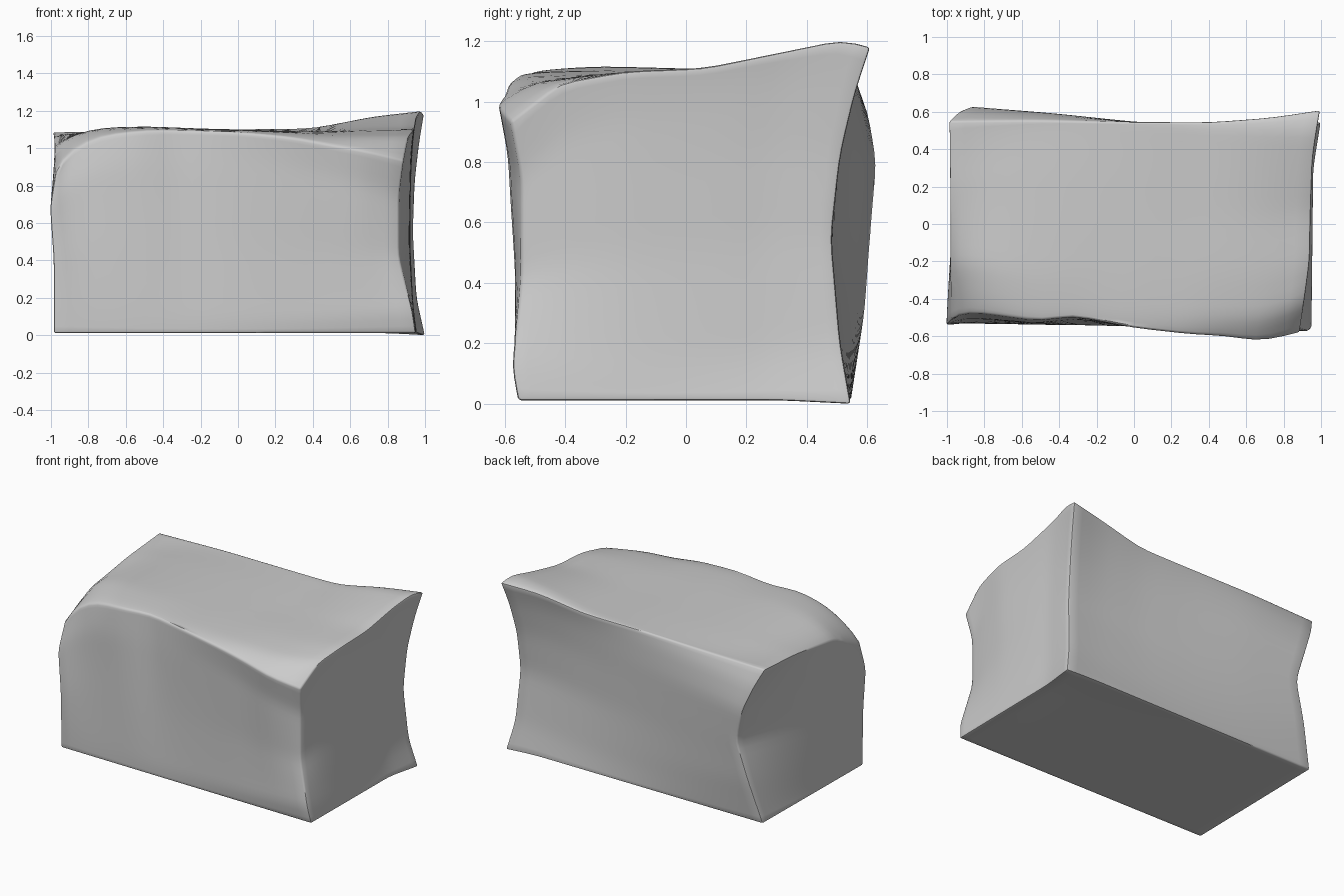
import bpy
import bmesh
from mathutils import Vector

STEPS = 24

cube = bpy.data.objects.get("Cube")
if cube:
    bpy.data.objects.remove(cube, do_unlink=True)


def rail(start, end, *inner):
    """Evenly resample a worn edge line, then soften its kinks."""
    pts = [Vector(p) for p in (start, *inner, end)]
    dist = [0.0]
    for a, b in zip(pts, pts[1:]):
        dist.append(dist[-1] + (b - a).length)
    out = []
    for i in range(STEPS + 1):
        d = dist[-1] * i / STEPS
        k = 0
        while k < len(pts) - 2 and dist[k + 1] < d:
            k += 1
        out.append(pts[k].lerp(pts[k + 1], (d - dist[k]) / (dist[k + 1] - dist[k])))
    soft = [(a + b + b + c) / 4 for a, b, c in zip(out, out[1:], out[2:])]
    return [out[0], *soft, out[-1]]


def patch(bm, low, high, first, last, falloff=2):
    """Span a sheet from low to high; the end rails bend it less further away."""
    rows = []
    for j in range(STEPS + 1):
        v = j / STEPS
        v = v * v * (3 - 2 * v)
        span = [a.lerp(b, v) for a, b in zip(low, high)]
        bend_first = first[j] - span[0]
        bend_last = last[j] - span[-1]
        row = []
        for i, p in enumerate(span):
            u = i / STEPS
            row.append(bm.verts.new(
                p + bend_first * (1 - u) ** falloff + bend_last * u ** falloff))
        rows.append(row)
    for r, s in zip(rows, rows[1:]):
        for i in range(STEPS):
            bm.faces.new((r[i], r[i + 1], s[i + 1], s[i]))


# Corners of the block: bottom ring, then top ring
bot_fl, bot_fr = (-.985, -.53, .012), (.95, -.555, .012)
bot_bl, bot_br = (-.97, .545, .012), (1, .545, 0)
top_fl, top_fr = (-.975, -.51, .87), (.885, -.58, .935)
top_bl, top_br = (-.99, .55, 1.085), (.995, .61, 1.18)

# Bottom rails
bottom_front = rail(bot_fl, bot_fr)
bottom_back = rail(bot_bl, bot_br, (.8, .54, .012))
bottom_left = rail(bot_fl, bot_bl)
bottom_right = rail(bot_fr, bot_br, (.96, .3, .012))

# Upright rails
up_fl = rail(bot_fl, top_fl, (-.985, -.54, .4), (-1.005, -.54, .68))
up_fr = rail(bot_fr, top_fr, (.935, -.575, .12), (.86, -.545, .42), (.86, -.545, .75))
up_bl = rail(bot_bl, top_bl, (-.89, .59, .3), (-.81, .61, .57), (-.87, .63, .8), (-.94, .6, .97))
up_br = rail(bot_br, top_br, (.955, .51, .2), (.935, .48, .55), (.945, .51, .82), (.97, .56, 1.03))

# Top rails
top_front = rail(top_fl, top_fr, (-.94, -.48, .95), (-.85, -.47, 1.02), (-.72, -.49, 1.07),
                 (-.5, -.52, 1.095), (-.33, -.49, 1.095), (0, -.555, 1.085), (.3, -.59, 1.055),
                 (.5, -.6, 1.015), (.68, -.63, .985))
top_back = rail(top_bl, top_br, (-.5, .555, 1.095), (0, .545, 1.1), (.4, .545, 1.1), (.73, .57, 1.16))
top_left = rail(top_fl, top_bl, (-.98, -.22, 1), (-.985, .2, 1.06))
top_right = rail(top_fr, top_br, (.91, -.42, 1.06), (.94, -.2, 1.1), (.945, .06, 1.11),
                 (.955, .35, 1.17), (.98, .52, 1.205))

# Six curved sides joined into one closed block
bm = bmesh.new()
patch(bm, bottom_front, bottom_back, bottom_left, bottom_right)
patch(bm, top_front, top_back, top_left, top_right, falloff=4)
patch(bm, bottom_front, top_front, up_fl, up_fr)
patch(bm, bottom_back, top_back, up_bl, up_br)
patch(bm, bottom_left, top_left, up_fl, up_bl)
patch(bm, bottom_right, top_right, up_fr, up_br)
bmesh.ops.remove_doubles(bm, verts=bm.verts, dist=0.0005)
bmesh.ops.recalc_face_normals(bm, faces=bm.faces)

# Slightly worn edges
sharp = [e for e in bm.edges if e.calc_face_angle(0) > 0.7]
bmesh.ops.bevel(bm, geom=sharp, offset=0.015, segments=2, profile=0.5,
                affect='EDGES', clamp_overlap=True)

mesh = bpy.data.meshes.new("stone_block")
bm.to_mesh(mesh)
bm.free()
block = bpy.data.objects.new("stone_block", mesh)
bpy.context.collection.objects.link(block)

# Plain stone colour
stone = bpy.data.materials.new("grey_stone")
stone.use_nodes = True
grey = (0.6, 0.6, 0.6, 1)
stone.diffuse_color = grey
stone.node_tree.nodes["Principled BSDF"].inputs["Base Color"].default_value = grey
mesh.materials.append(stone)

bpy.context.view_layer.objects.active = block
block.select_set(True)
bpy.ops.object.shade_smooth_by_angle(angle=0.7)
